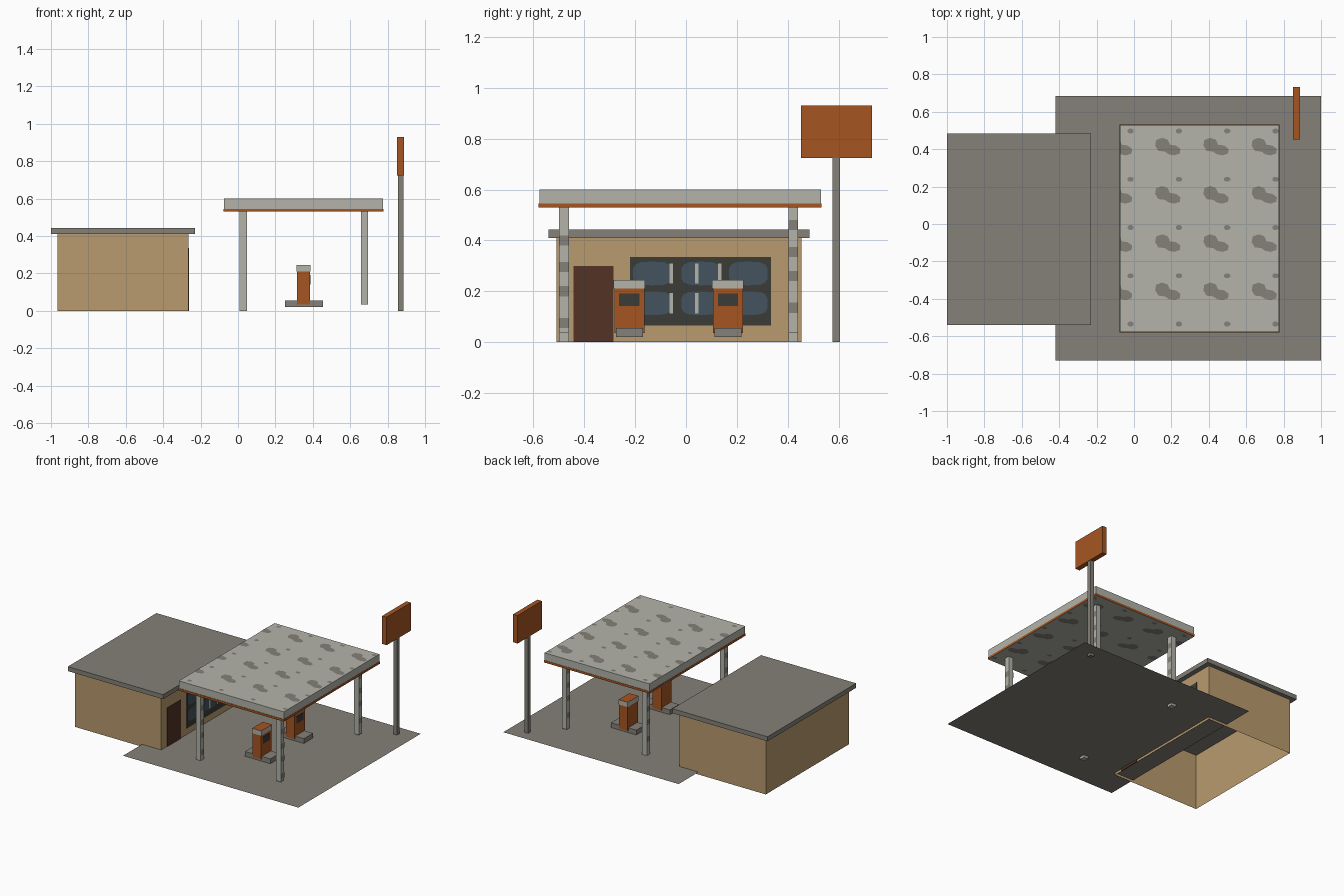
import bpy, bmesh, math

if "Cube" in bpy.data.objects:
    bpy.data.objects.remove(bpy.data.objects["Cube"])


def mat(name, hexcol):
    """One flat material from an sRGB hex colour."""
    def lin(c):
        return c / 12.92 if c <= 0.04045 else ((c + 0.055) / 1.055) ** 2.4
    m = bpy.data.materials.new(name)
    m.diffuse_color = [lin(int(hexcol[i:i + 2], 16) / 255) for i in (0, 2, 4)] + [1]
    m.use_nodes = True
    m.node_tree.nodes["Principled BSDF"].inputs["Base Color"].default_value = m.diffuse_color
    return m


GREY = mat("asphalt grey", "858179")
LIGHT = mat("pale concrete", "B4B4AB")
TAN = mat("tan wall", "B99B6E")
ORANGE = mat("rust orange", "A65522")
BROWN = mat("door brown", "533325")
DARK = mat("window frame dark", "3B3B36")
BLUE = mat("glass blue", "44535F")


def finish(name, bm, *mats):
    me = bpy.data.meshes.new(name)
    bm.to_mesh(me)
    bm.free()
    for m in mats:
        me.materials.append(m)
    ob = bpy.data.objects.new(name, me)
    bpy.context.collection.objects.link(ob)
    return ob


def box(name, x, y, z, *mats, rule=None, drop=None):
    """Box from (min, max) ranges; rule(normal) picks a material, drop(normal) removes faces."""
    bm = bmesh.new()
    bmesh.ops.create_cube(bm, size=1)
    for v in bm.verts:
        v.co = [r[0] + (c + 0.5) * (r[1] - r[0]) for r, c in zip((x, y, z), v.co)]
    bm.normal_update()
    if rule:
        for f in bm.faces:
            f.material_index = rule(f.normal)
    if drop:
        bmesh.ops.delete(bm, geom=[f for f in bm.faces if drop(f.normal)], context='FACES')
    return finish(name, bm, *mats)


def plates(name, outlines, place, m):
    """Flat polygons, each 2D outline point mapped to 3D by place(u, v)."""
    bm = bmesh.new()
    for pts in outlines:
        bm.faces.new([bm.verts.new(place(u, v)) for u, v in pts])
    return finish(name, bm, m)


def rect(u0, u1, v0, v1):
    return [(u0, v0), (u1, v0), (u1, v1), (u0, v1)]


def oval(u, v, ru, rv, n=10, p=1.0):
    """Ellipse; p < 1 makes it squarer."""
    pts = []
    for i in range(n):
        a = 2 * math.pi * (i + 0.5) / n
        c, s = math.cos(a), math.sin(a)
        pts.append((u + ru * math.copysign(abs(c) ** p, c), v + rv * math.copysign(abs(s) ** p, s)))
    return pts


# forecourt: a single sheet
plates("forecourt", [rect(-0.42, 1.0, -0.73, 0.685)], lambda u, v: (u, v, 0.018), GREY)

# shop: open shell of walls with a slab roof
box("shop_walls", (-0.965, -0.265), (-0.51, 0.455), (0, 0.412), TAN, drop=lambda n: abs(n.z) > 0.5)
box("shop_roof", (-1.0, -0.23), (-0.54, 0.485), (0.41, 0.443), GREY)
box("shop_door", (-0.266, -0.261), (-0.443, -0.285), (0, 0.30), BROWN)
box("shop_window", (-0.266, -0.261), (-0.22, 0.335), (0.065, 0.335), DARK)

# window panes and pale glints between them
cols, rows = (-0.132, 0.058, 0.245), (0.27, 0.153)
plates("window_panes", [oval(y, z, 0.077, 0.047, 14, 0.6) for y in cols for z in rows],
       lambda u, v: (-0.2598, u, v), BLUE)
plates("window_glints", [rect(y, y + 0.014, z - 0.04, z + 0.04) for y in (-0.065, 0.035, 0.125) for z in rows],
       lambda u, v: (-0.259, u, v), LIGHT)

# canopy slab with an orange rim
CX, CY = (-0.075, 0.775), (-0.577, 0.53)
box("canopy_slab", CX, CY, (0.545, 0.60), LIGHT)
box("canopy_trim", (CX[0] - 0.002, CX[1] + 0.002), (CY[0] - 0.003, CY[1] + 0.002), (0.53, 0.546),
    ORANGE, LIGHT, rule=lambda n: 1 if n.z < -0.5 else 0)

# weathering patches repeated over the canopy, clipped at its edges
blob = [(-.067, .01), (-.062, .04), (-.03, .052), (0, .042), (.012, .015), (.045, .01), (.068, -.008),
        (.065, -.032), (.035, -.042), (.005, -.036), (-.015, -.022), (-.05, -.018)]


def clip(pts):
    out = []
    for u, v in pts:
        p = (min(max(u, CX[0]), CX[1]), min(max(v, CY[0]), CY[1]))
        if p not in out:
            out.append(p)
    return out


patches = []
for i in range(4):
    for j in range(5):
        cx, cy = -0.018 + 0.258 * i, 0.497 - 0.258 * j
        patches.append(clip(oval(cx, cy, 0.018, 0.014, 8)))
        if j < 4:
            patches.append(clip([(cx - 0.06 + u, cy - 0.088 + v) for u, v in blob]))
plates("canopy_top_patches", patches, lambda u, v: (u, v, 0.6015), GREY)
plates("canopy_underside_patches", [p[::-1] for p in patches], lambda u, v: (u, v, 0.5285), GREY)

# canopy posts with worn bands on the faces towards and away from the shop
for px, z0, tag in ((0.028, 0, "inner"), (0.677, 0.035, "outer")):
    for py, side in ((-0.48, "front"), (0.422, "back")):
        box(f"{tag}_{side}_post", (px - 0.019, px + 0.019), (py - 0.019, py + 0.019), (z0, 0.535), LIGHT)
        shift = 0 if side == "back" else -0.06
        bands = [rect(py - 0.019, py + 0.019, z + shift, z + shift + 0.04)
                 for z in (0.115, 0.24, 0.335, 0.44)]
        plates(f"{tag}_{side}_post_bands", bands, lambda u, v: (px + 0.0205, u, v), GREY)
        plates(f"{tag}_{side}_post_back_bands", [b[::-1] for b in bands],
               lambda u, v: (px - 0.0205, u, v), GREY)

# fuel pumps on their islands
for py, tag in ((-0.223, "front"), (0.165, "back")):
    box(f"{tag}_island", (0.25, 0.455), (py - 0.053, py + 0.053), (0.02, 0.055), GREY)
    box(f"{tag}_pump_body", (0.315, 0.385), (py - 0.059, py + 0.059), (0.035, 0.21), ORANGE)
    box(f"{tag}_pump_cap", (0.313, 0.388), (py - 0.062, py + 0.062), (0.21, 0.245), LIGHT, ORANGE,
        rule=lambda n: 1 if n.z > 0.5 else 0)
    box(f"{tag}_pump_screen", (0.384, 0.388), (py - 0.04, py + 0.04), (0.142, 0.192), DARK)

# roadside sign
box("sign_pole", (0.855, 0.884), (0.576, 0.605), (0, 0.73), GREY)
box("sign_board", (0.851, 0.887), (0.453, 0.732), (0.725, 0.93), ORANGE)
